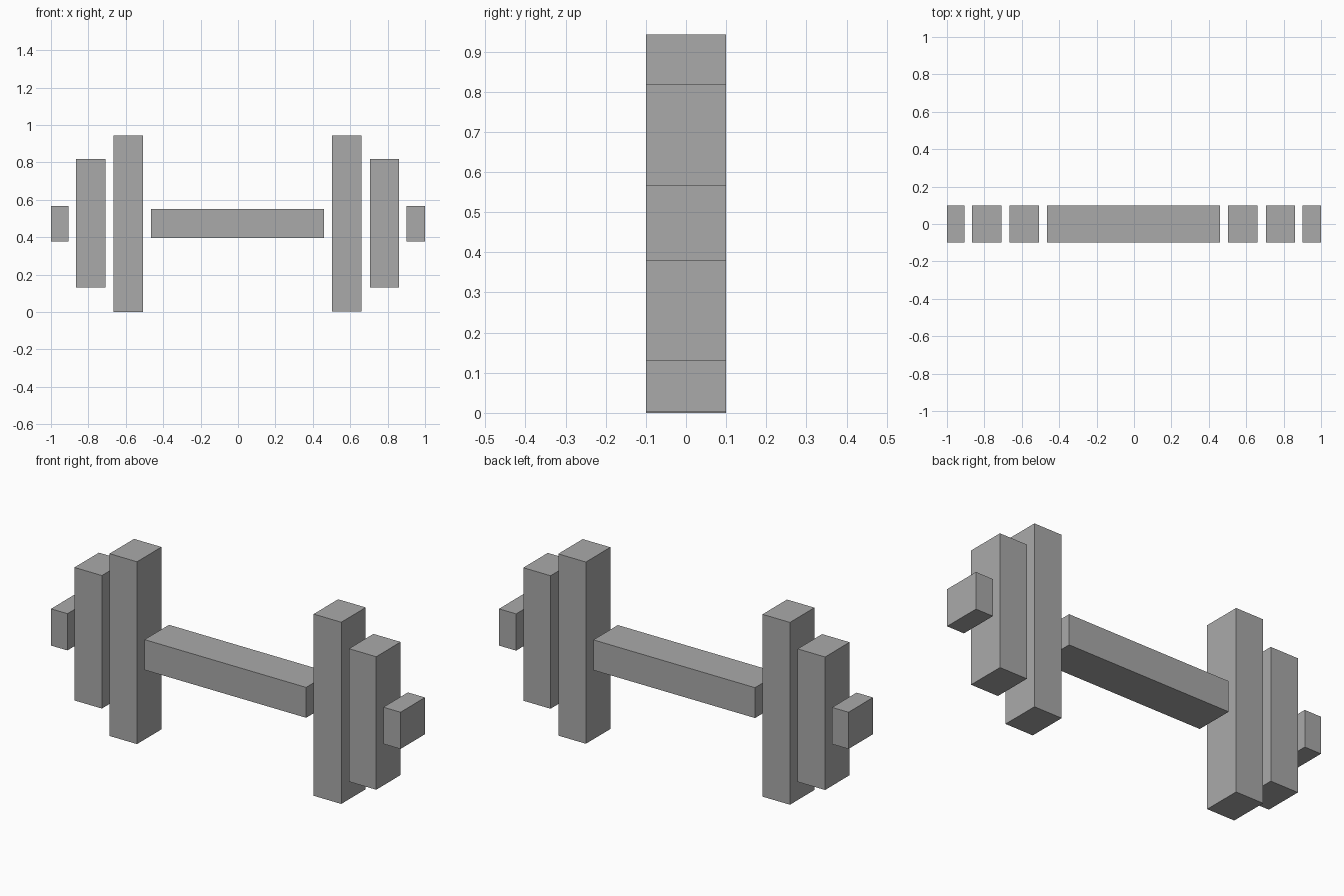
import bpy

cube = bpy.data.objects.get("Cube")
if cube:
    bpy.data.objects.remove(cube, do_unlink=True)

# Single plain grey for the whole dumbbell
grey = bpy.data.materials.new("plain_grey")
grey.use_nodes = True
colour = (0.4, 0.4, 0.4, 1)
grey.diffuse_color = colour
grey.node_tree.nodes["Principled BSDF"].inputs["Base Color"].default_value = colour

DEPTH = 0.2


def block(name, x0, x1, z0, z1):
    """Box spanning the given x and z ranges, centred on y."""
    bpy.ops.mesh.primitive_cube_add(size=1, location=((x0 + x1) / 2, 0, (z0 + z1) / 2))
    ob = bpy.context.object
    ob.name = name
    ob.scale = (x1 - x0, DEPTH, z1 - z0)
    bpy.ops.object.transform_apply(location=False, rotation=False, scale=True)
    ob.data.materials.append(grey)


# Handle bar
block("handle", -0.465, 0.46, 0.395, 0.552)

# Weights on the left side (+x)
block("left_large_plate", 0.503, 0.661, 0.003, 0.943)
block("left_small_plate", 0.705, 0.861, 0.13, 0.818)
block("left_end_cap", 0.902, 1.0, 0.378, 0.568)

# Weights on the right side (-x)
block("right_large_plate", -0.665, -0.508, 0.0, 0.943)
block("right_small_plate", -0.866, -0.709, 0.13, 0.818)
block("right_end_cap", -1.0, -0.906, 0.378, 0.568)
